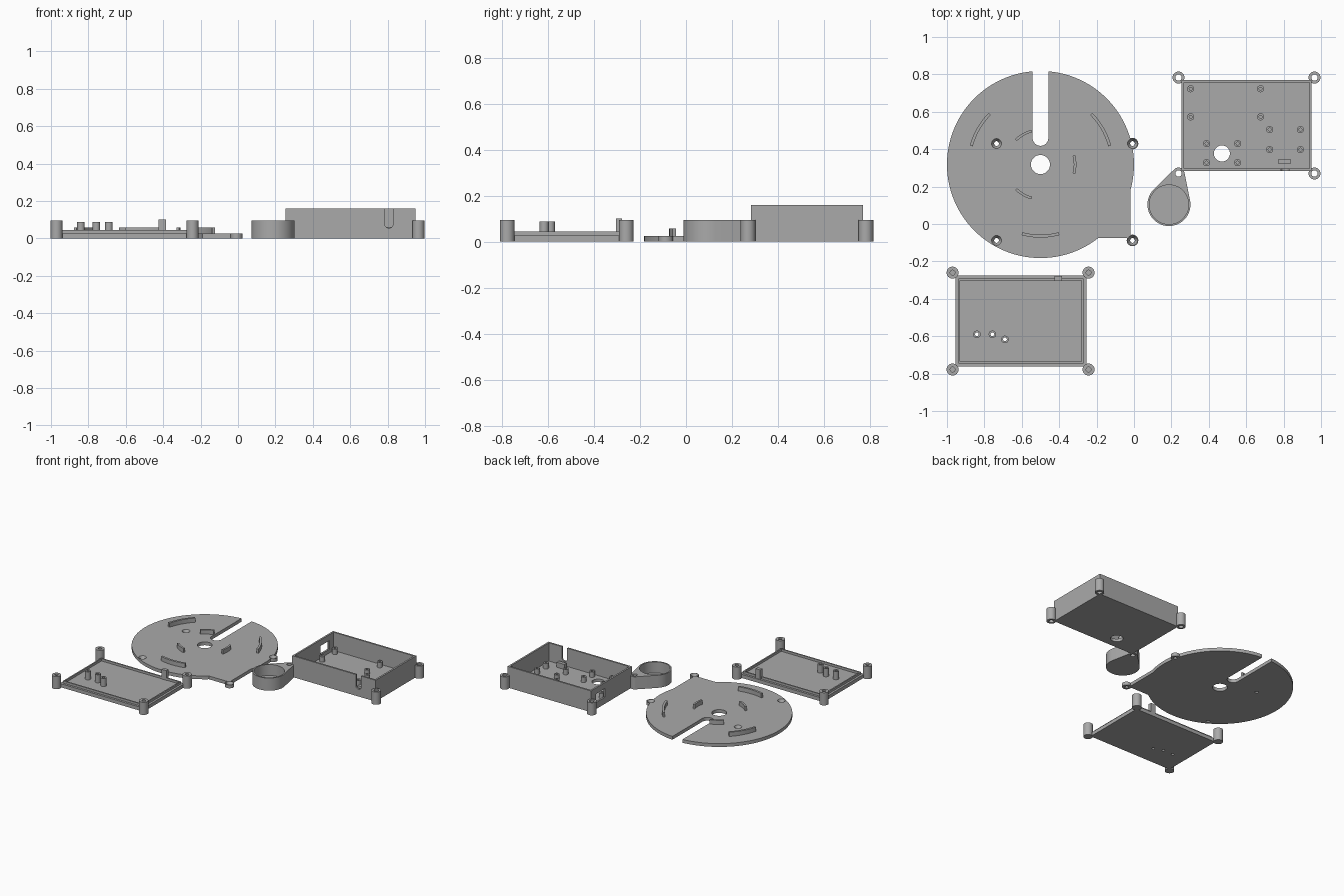
import bpy, bmesh, math
from mathutils import Vector
from mathutils.geometry import convex_hull_2d

if "Cube" in bpy.data.objects:
    bpy.data.objects.remove(bpy.data.objects["Cube"])

grey = bpy.data.materials.new("plain_grey")
grey.use_nodes = True
COLOUR = (0.4, 0.4, 0.4, 1)
grey.diffuse_color = COLOUR
grey.node_tree.nodes["Principled BSDF"].inputs["Base Color"].default_value = COLOUR


def circle(x, y, r, n=48):
    return [(x + r * math.cos(2 * math.pi * i / n), y + r * math.sin(2 * math.pi * i / n)) for i in range(n)]


def rect(x0, x1, y0, y1):
    return [(x0, y0), (x1, y0), (x1, y1), (x0, y1)]


def hull(points):
    return [points[i] for i in convex_hull_2d([Vector(p) for p in points])]


def arc(cx, cy, r0, r1, a0, a1, n=12):
    angles = [math.radians(a0 + (a1 - a0) * i / n) for i in range(n + 1)]
    ring = [(r1, a) for a in angles] + [(r0, a) for a in reversed(angles)]
    return [(cx + r * math.cos(a), cy + r * math.sin(a)) for r, a in ring]


def loft(name, low, high, z0, z1):
    """Solid between two matching outlines."""
    bm = bmesh.new()
    a = [bm.verts.new((x, y, z0)) for x, y in low]
    b = [bm.verts.new((x, y, z1)) for x, y in high]
    bm.faces.new(a)
    bm.faces.new(b)
    for i in range(len(a)):
        j = (i + 1) % len(a)
        bm.faces.new((a[i], a[j], b[j], b[i]))
    bmesh.ops.recalc_face_normals(bm, faces=bm.faces)
    me = bpy.data.meshes.new(name)
    bm.to_mesh(me)
    bm.free()
    me.materials.append(grey)
    ob = bpy.data.objects.new(name, me)
    bpy.context.collection.objects.link(ob)
    return ob


def prism(outline, z0, z1, name="piece"):
    return loft(name, outline, outline, z0, z1)


def combine(base, pieces, operation):
    """Join or cut the pieces, bake the result and drop the helpers."""
    for p in pieces:
        m = base.modifiers.new("join_or_cut", "BOOLEAN")
        m.operation, m.object, m.solver = operation, p, "EXACT"
    bpy.context.view_layer.update()
    dg = bpy.context.evaluated_depsgraph_get()
    me = bpy.data.meshes.new_from_object(base.evaluated_get(dg))
    base.modifiers.clear()
    base.data = me
    for p in pieces:
        bpy.data.objects.remove(p)


def finish(ob):
    bpy.ops.object.select_all(action="DESELECT")
    ob.select_set(True)
    bpy.context.view_layer.objects.active = ob
    bpy.ops.object.shade_smooth_by_angle(angle=math.radians(30))


BOSS_H, BOSS_R = 0.095, 0.032

# Round slotted disc with a square corner and two screw tabs
CX, CY, THICK = -0.5, 0.318, 0.025
disc = prism(circle(CX, CY, 0.5, 128), 0, THICK, "slotted_disc")
screws = [(x, y) for x in (-0.735, -0.008) for y in (0.43, -0.088)]
pieces = [prism(rect(CX, -0.02, -0.075, CY), 0, THICK)]
pieces += [prism(circle(x, y, 0.031), 0, THICK) for x, y in screws[2:]]
for start in (15, 135, 255):
    pieces.append(prism(arc(CX, CY, 0.375, 0.391, start, start + 30), 0.01, 0.057))
for start in (-15, 105, 225):
    pieces.append(prism(arc(CX, CY, 0.178, 0.192, start, start + 30), 0.01, 0.057))
combine(disc, pieces, "UNION")
slot = hull(circle(CX, 0.46, 0.042) + circle(CX, 0.95, 0.042))
cuts = [prism(slot, -0.1, 0.1), prism(circle(CX, CY, 0.051), -0.1, 0.1)]
for x, y in screws:
    cuts.append(loft("countersink", circle(x, y, 0.012), circle(x, y, 0.027), -0.001, THICK + 0.001))
combine(disc, cuts, "DIFFERENCE")
finish(disc)

# Open box with corner bosses and a round cup on an arm
X0, X1, Y0, Y1, FLOOR = 0.254, 0.95, 0.283, 0.77, 0.022
box = prism(rect(X0, X1, Y0, Y1), 0, 0.16, "open_box")
combine(box, [prism(rect(X0 + 0.013, X1 - 0.013, Y0 + 0.013, Y1 - 0.013), FLOOR, 0.3)], "DIFFERENCE")
corners = [(x, y) for x in (0.238, 0.965) for y in (0.27, 0.783)]
cup = (0.187, 0.104)
standoffs = [(x, y) for x in (0.303, 0.677) for y in (0.573, 0.723)]
standoffs += [(x, y) for x in (0.725, 0.89) for y in (0.398, 0.505)]
standoffs += [(x, y) for x in (0.388, 0.554) for y in (0.328, 0.43)]
pieces = [prism(circle(x, y, BOSS_R), 0, BOSS_H) for x, y in corners[1:]]
pieces.append(prism(hull(circle(*cup, 0.115, 64) + circle(*corners[0], BOSS_R)), 0, BOSS_H))
pieces += [prism(circle(x, y, 0.019, 24), 0.01, 0.062) for x, y in standoffs]
pieces.append(prism(rect(0.773, 0.837, 0.32, 0.347), 0.01, 0.06))
combine(box, pieces, "UNION")
cuts = [prism(circle(x, y, 0.017), -0.1, 0.13) for x, y in corners]
cuts += [prism(circle(x, y, 0.008, 16), FLOOR, 0.1) for x, y in standoffs]
cuts.append(prism(circle(0.47, 0.377, 0.043), -0.1, 0.1))
cuts.append(prism(circle(*cup, 0.105, 64), 0.012, 0.2))
cuts.append(prism(rect(X0 - 0.03, X0 + 0.03, 0.6, 0.71), 0.05, 0.115))
# Rounded cable notch through the front wall
notch = prism(hull(circle(0, 0, 0.022) + circle(0, 0.3, 0.022)), -0.03, 0.03)
notch.rotation_euler.x = math.pi / 2
notch.location = (0.807, Y0, 0.077)
cuts.append(notch)
combine(box, cuts, "DIFFERENCE")
finish(box)

# Lid with a raised lip, corner bosses, posts and a notch plug
lid = prism(rect(-0.955, -0.254, -0.762, -0.275), 0, 0.027, "lid")
lip = prism(rect(-0.939, -0.27, -0.746, -0.291), 0.01, 0.044)
combine(lip, [prism(rect(-0.929, -0.28, -0.736, -0.301), 0, 0.1)], "DIFFERENCE")
corners = [(x, y) for x in (-0.97, -0.243) for y in (-0.778, -0.26)]
posts = [(-0.84, -0.59), (-0.757, -0.59), (-0.69, -0.617)]
pieces = [lip] + [prism(circle(x, y, BOSS_R), 0, BOSS_H) for x, y in corners]
pieces += [prism(circle(x, y, 0.02, 32), 0.01, 0.088) for x, y in posts]
pieces.append(prism(rect(-0.425, -0.386, -0.304, -0.278), 0.01, 0.1))
combine(lid, pieces, "UNION")
cuts = [prism(circle(x, y, 0.013, 24), 0.03, 0.2) for x, y in corners]
cuts += [prism(circle(x, y, 0.01, 24), -0.1, 0.2) for x, y in posts]
combine(lid, cuts, "DIFFERENCE")
finish(lid)
